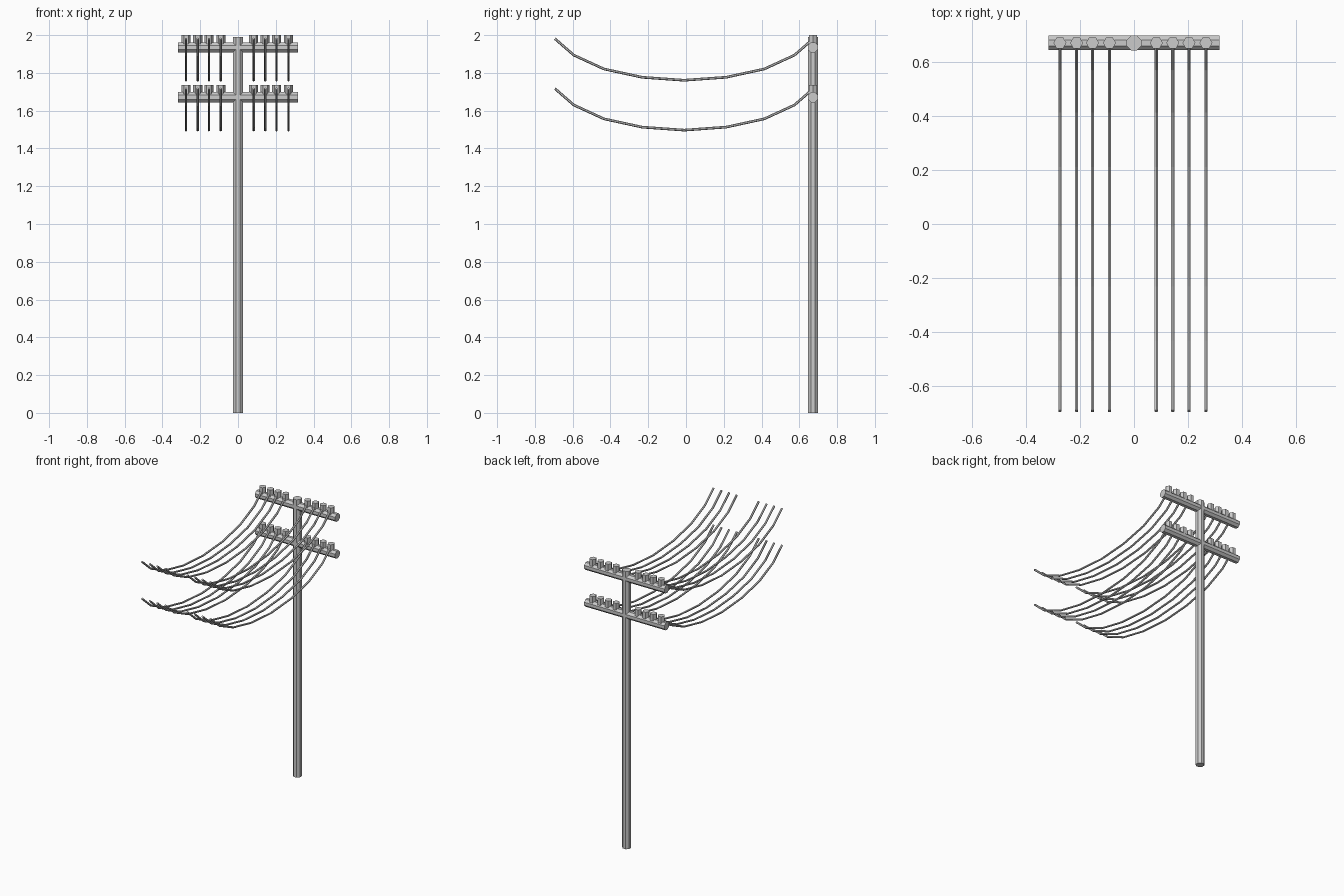
import bpy
from math import pi

cube = bpy.data.objects.get("Cube")
if cube:
    bpy.data.objects.remove(cube, do_unlink=True)

POLE_Y = 0.672
PEG_X = (-0.275, -0.213, -0.154, -0.091, 0.083, 0.144, 0.204, 0.267)
TIERS = {"upper": 1.935, "lower": 1.671}


def cylinder(name, sides, radius, depth, location, rotation=(0, 0, 0)):
    bpy.ops.mesh.primitive_cylinder_add(vertices=sides, radius=radius, depth=depth,
                                        location=location, rotation=rotation)
    obj = bpy.context.object
    obj.name = name
    return obj


def wire(name, x, z):
    # Sagging span, mirrored about its lowest point
    half = [(0.684, 0.046), (0.584, -0.041), (0.425, -0.114), (0.223, -0.158)]
    path = [(-y, h) for y, h in half] + [(0, -0.174)] + half[::-1]
    curve = bpy.data.curves.new(name, "CURVE")
    curve.dimensions = "3D"
    curve.bevel_depth = 0.007
    curve.bevel_resolution = 1
    curve.use_fill_caps = True
    spline = curve.splines.new("POLY")
    spline.points.add(len(path) - 1)
    for point, (y, h) in zip(spline.points, path):
        point.co = (x, y - 0.01, z + h, 1)
        point.tilt = pi / 6
    spline.use_smooth = False
    obj = bpy.data.objects.new(name, curve)
    bpy.context.collection.objects.link(obj)


# Upright pole
cylinder("pole", 8, 0.0295, 1.99, (0, POLE_Y, 0.995), (0, 0, pi / 8))

# Two tiers of crossarm, insulators and wires
for tier, z in TIERS.items():
    cylinder(f"{tier}_crossarm", 8, 0.029, 0.636, (0, POLE_Y, z),
             (pi / 2, pi / 8, pi / 2))
    for i, x in enumerate(PEG_X, 1):
        cylinder(f"{tier}_insulator_{i}", 6, 0.024, 0.06, (x, POLE_Y, z + 0.035),
                 (0, 0, pi / 2))
        wire(f"{tier}_wire_{i}", x, z)
